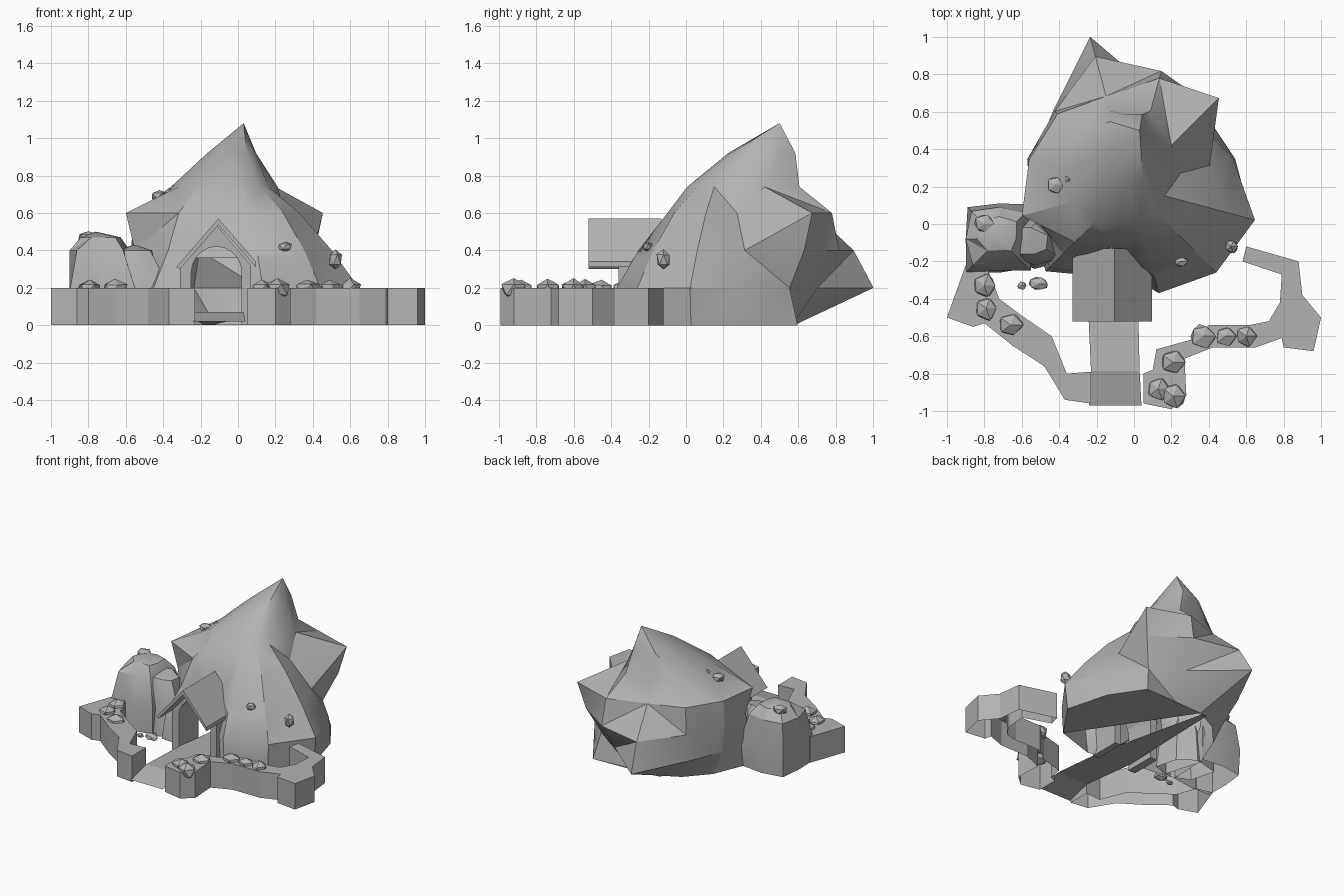
import bpy, bmesh, math, random
from mathutils import Vector

random.seed(4)
if "Cube" in bpy.data.objects:
    bpy.data.objects.remove(bpy.data.objects["Cube"], do_unlink=True)

stone = bpy.data.materials.new("grey stone")
stone.use_nodes = True
stone.diffuse_color = (0.45, 0.45, 0.45, 1)
stone.node_tree.nodes["Principled BSDF"].inputs["Base Color"].default_value = stone.diffuse_color


def finish(name, bm, smooth=0):
    """Turn a bmesh into a named stone object."""
    bmesh.ops.recalc_face_normals(bm, faces=bm.faces)
    mesh = bpy.data.meshes.new(name)
    bm.to_mesh(mesh)
    bm.free()
    mesh.materials.append(stone)
    obj = bpy.data.objects.new(name, mesh)
    bpy.context.collection.objects.link(obj)
    if smooth:
        bpy.ops.object.select_all(action="DESELECT")
        obj.select_set(True)
        bpy.context.view_layer.objects.active = obj
        bpy.ops.object.shade_smooth_by_angle(angle=math.radians(smooth))
    return obj


def rock_shell(rings, peak, start):
    """Loft rings of (height, centre, radii) up to a peak, open below."""
    bm = bmesh.new()
    loops = []
    for z, (cx, cy), radii in rings:
        loop = []
        for i, r in enumerate(radii):
            a = math.radians(start) + math.tau * i / len(radii)
            loop.append(bm.verts.new((cx + r * math.cos(a), cy + r * math.sin(a), z)))
        loops.append(loop)
    count = len(loops[0])
    for low, high in zip(loops, loops[1:]):
        for i in range(count):
            j = (i + 1) % count
            bm.faces.new((low[i], low[j], high[j], high[i]))
    top = bm.verts.new(peak)
    for i in range(count):
        bm.faces.new((loops[-1][i], loops[-1][(i + 1) % count], top))
    bmesh.ops.triangulate(bm, faces=bm.faces, quad_method="SHORT_EDGE")
    return bm


def prism(name, outline, place, offset, open_start=False):
    """Extrude an outline; place maps each pair to a position."""
    bm = bmesh.new()
    face = bm.faces.new([bm.verts.new(place(a, b)) for a, b in outline])
    result = bmesh.ops.extrude_face_region(bm, geom=[face], use_keep_orig=True)
    moved = [v for v in result["geom"] if isinstance(v, bmesh.types.BMVert)]
    bmesh.ops.translate(bm, verts=moved, vec=offset)
    if open_start:
        bmesh.ops.delete(bm, geom=[face], context="FACES_ONLY")
    return finish(name, bm)


# Mountain: overhanging back, rear shoulder, front lump with a hollow behind it
mid = (-0.02, 0.2)
mountain = rock_shell([
    (0.0, mid, (.58, .56, .38, .39, .40, .45, .56, .64, .50, .57, .64, .67)),
    (0.2, mid, (.57, .50, .52, .83, .58, .54, .56, .61, .42, .59, .65, .69)),
    (0.4, mid, (.44, .61, .64, .72, .57, .57, .55, .50, .38, .47, .53, .54)),
    (0.6, mid, (.28, .67, .60, .50, .55, .56, .60, .42, .31, .31, .37, .36)),
    (0.74, mid, (.24, .31, .42, .42, .41, .35, .31, .27, .20, .20, .20, .19)),
    (0.92, (0, 0.42), (.10, .12, .17, .17, .18, .17, .17, .18, .20, .18, .13, .10)),
], (0.03, 0.5, 1.08), 15)
# Underside fan closing the right half of the base from the rear foot
mountain.verts.ensure_lookup_table()
base = mountain.verts[:12]
for i in (-2, -1, 0, 1):
    mountain.faces.new((base[3], base[i + 1], base[i]))
# Doorway cut through the front slope
for point, normal in (((-0.25, 0, 0), (1, 0, 0)), ((0.02, 0, 0), (1, 0, 0)), ((0, 0, 0.36), (0, 0, 1))):
    near = [f for f in mountain.faces if f.calc_center_median().y < 0]
    geom = set(near) | {e for f in near for e in f.edges} | {v for f in near for v in f.verts}
    bmesh.ops.bisect_plane(mountain, geom=list(geom), plane_co=point, plane_no=normal)
hole = []
for f in mountain.faces:
    c = f.calc_center_median()
    if -0.25 < c.x < 0.02 and c.y < 0 and c.z < 0.36:
        hole.append(f)
bmesh.ops.delete(mountain, geom=hole, context="FACES")
finish("mountain", mountain, 32)

# Side boulder and the lower rock joining it to the mountain
side = (-0.72, -0.08)
finish("side_boulder", rock_shell([
    (0.0, side, (.16, .24, .19, .23, .18, .25, .18, .22)),
    (0.2, side, (.17, .26, .19, .24, .18, .25, .17, .24)),
    (0.4, side, (.13, .20, .17, .21, .18, .20, .12, .15)),
    (0.47, side, (.09, .13, .12, .13, .12, .09, .06, .09)),
], (-0.76, -0.04, 0.5), 0), 25)
join = (-0.53, -0.1)
finish("joining_rock", rock_shell([
    (0.0, join, (.14, .16, .22, .16, .14, .19)),
    (0.25, join, (.12, .14, .21, .15, .12, .16)),
    (0.4, join, (.08, .10, .16, .12, .06, .07)),
], (-0.55, -0.02, 0.43), 30), 25)

# Low walls either side of the path, hollow underneath
left_wall = [(-.9, -.22), (-1, -.5), (-.86, -.55), (-.8, -.53), (-.65, -.65), (-.48, -.76),
             (-.37, -.94), (-.23, -.96), (-.23, -.79), (-.36, -.8), (-.44, -.6), (-.6, -.49),
             (-.72, -.4), (-.78, -.25)]
right_wall = [(.05, -.96), (.2, -.99), (.28, -.92), (.27, -.72), (.42, -.66), (.65, -.66),
              (.79, -.61), (.8, -.66), (.96, -.68), (1, -.5), (.9, -.38), (.88, -.2), (.6, -.12),
              (.58, -.2), (.79, -.27), (.78, -.42), (.72, -.52), (.62, -.54), (.4, -.54),
              (.3, -.62), (.12, -.67), (.1, -.78), (.05, -.8)]
for name, outline in (("left_wall", left_wall), ("right_wall", right_wall)):
    prism(name, outline, lambda x, y: (x, y, 0), (0, 0, 0.2), open_start=True)

# Gate front with a round arch and a short passage
arch = []
for i in range(11):
    a = math.pi * i / 10
    arch.append((-0.115 + 0.135 * math.cos(a), 0.28 + 0.14 * math.sin(a)))
facade = [(-.31, 0), (-.31, .31), (-.115, .535), (.07, .32), (.07, 0), (.02, 0)] + arch + [(-.25, 0)]
prism("gate_front", facade, lambda x, z: (x, -0.36, z), (0, 0.24, 0))

# Overhanging gable roof
roof = [(-.33, .31), (-.105, .57), (.095, .34), (.095, .31), (-.105, .535), (-.31, .30)]
prism("gate_roof", roof, lambda x, z: (x, -0.52, z), (0, 0.39, 0))

# Path rising from the front and narrowing inside
bm = bmesh.new()
rows = []
for xa, xb, y, z in ((-.24, .04, -.97, .02), (-.23, .03, -.785, .07),
                     (-.25, .02, -.35, .04), (-.18, -.14, .57, 0)):
    rows.append((bm.verts.new((xa, y, z)), bm.verts.new((xb, y, z))))
for a, b in zip(rows, rows[1:]):
    bm.faces.new((a[0], a[1], b[1], b[0]))
finish("path", bm)


def loose_rock(name, place, size):
    """A small jittered stone."""
    bm = bmesh.new()
    bmesh.ops.create_icosphere(bm, subdivisions=1, radius=1)
    for v in bm.verts:
        v.co = Vector(a * s for a, s in zip(v.co * random.uniform(0.85, 1.1), size)) + Vector(place)
    finish(name, bm)


# Stones on the slopes and ground
for place, size in (((-.42, .21, .69), (.05, .05, .035)), ((-.35, .24, .725), (.025, .025, .02)),
                    ((-.80, .0, .47), (.06, .055, .035)), ((.25, -.2, .42), (.04, .03, .03)),
                    ((.52, -.12, .35), (.04, .04, .06)), ((-.51, -.32, .03), (.06, .04, .03)),
                    ((-.6, -.33, .02), (.025, .025, .02))):
    loose_rock("slope_stone", place, size)

# Rubble along the wall tops
for x, y, r in ((-.8, -.33, .07), (-.79, -.45, .07), (-.66, -.54, .07), (.13, -.88, .07),
                (.21, -.92, .07), (.21, -.74, .07), (.37, -.6, .07), (.49, -.6, .06), (.6, -.6, .06)):
    loose_rock("wall_rubble", (x, y, 0.19), (r, r, 0.06))
